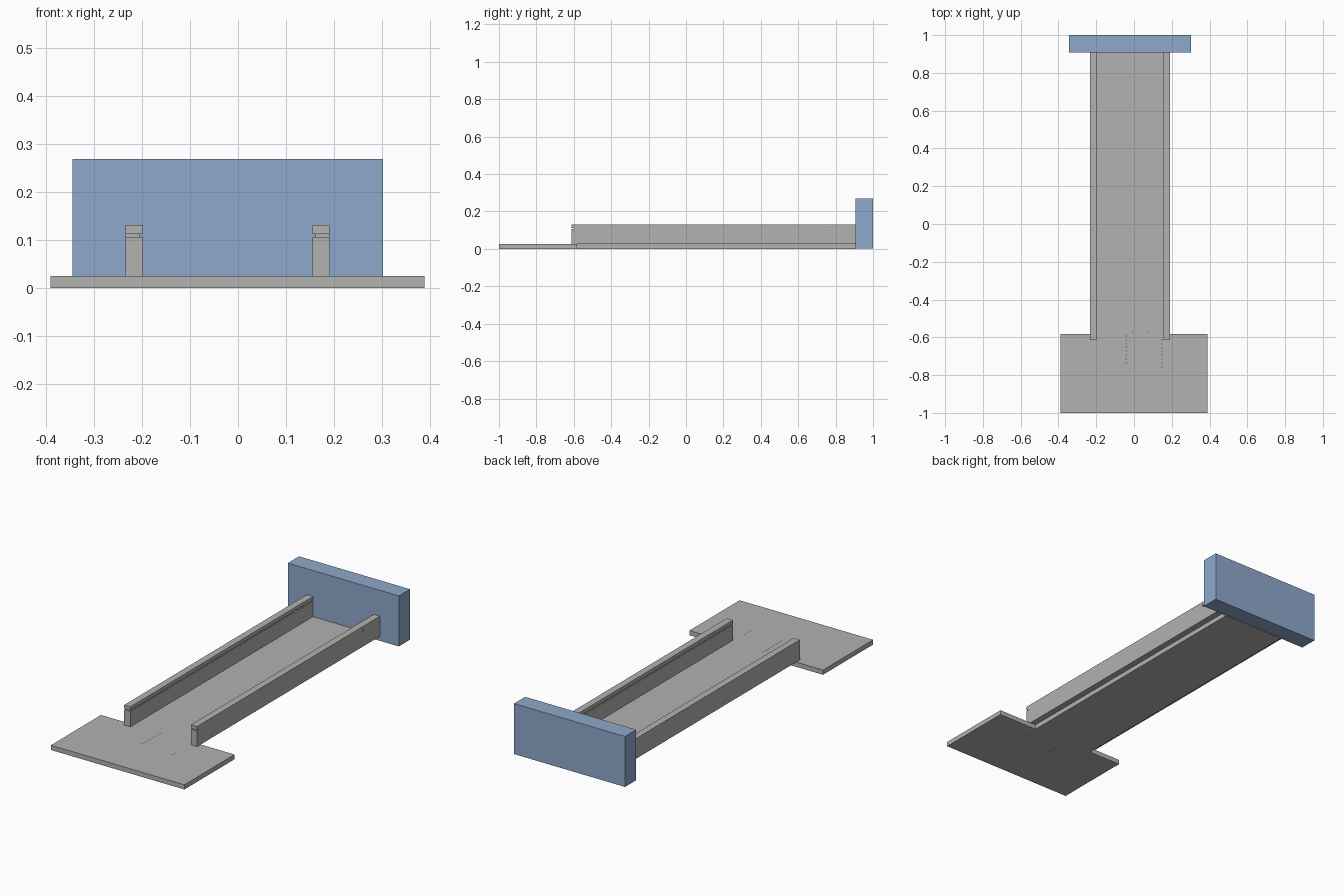
import bpy, bmesh, math
from mathutils import Matrix, Vector

if "Cube" in bpy.data.objects:
    bpy.data.objects.remove(bpy.data.objects["Cube"])


def material(name, rgb):
    m = bpy.data.materials.new(name)
    m.diffuse_color = (*rgb, 1)
    m.use_nodes = True
    m.node_tree.nodes["Principled BSDF"].inputs["Base Color"].default_value = m.diffuse_color
    return m


GREY = material("warm grey", (0.445, 0.445, 0.435))
BLUE = material("soft blue", (0.275, 0.397, 0.597))


def add_object(name, bm, mat):
    bmesh.ops.recalc_face_normals(bm, faces=bm.faces)
    me = bpy.data.meshes.new(name)
    bm.to_mesh(me)
    bm.free()
    ob = bpy.data.objects.new(name, me)
    bpy.context.collection.objects.link(ob)
    if mat:
        me.materials.append(mat)
    return ob


def add_box(bm, lo, hi):
    lo, hi = Vector(lo), Vector(hi)
    mat = Matrix.Translation((lo + hi) / 2) @ Matrix.Diagonal((*(hi - lo), 1))
    bmesh.ops.create_cube(bm, size=1, matrix=mat)


def add_pin(bm, pos, r, depth, rot=Matrix.Identity(4), sides=8):
    bmesh.ops.create_cone(bm, cap_ends=True, segments=sides, radius1=r, radius2=r,
                          depth=depth, matrix=Matrix.Translation(pos) @ rot)


def cut(target, cutter):
    cutter.hide_render = True
    cutter.hide_set(True)
    mod = target.modifiers.new("cut", 'BOOLEAN')
    mod.operation = 'DIFFERENCE'
    mod.solver = 'EXACT'
    mod.object = cutter
    bpy.context.view_layer.objects.active = target
    bpy.ops.object.modifier_apply(modifier=mod.name)
    bpy.data.objects.remove(cutter)


# T-shaped base: wide front plate and long floor strip
T = 0.025
outline = [(-0.39, -1), (0.388, -1), (0.388, -0.583), (0.158, -0.583),
           (0.158, 0.91), (-0.2, 0.91), (-0.2, -0.583), (-0.39, -0.583)]
bm = bmesh.new()
face = bm.faces.new([bm.verts.new((x, y, 0)) for x, y in outline])
ext = bmesh.ops.extrude_face_region(bm, geom=[face])
bmesh.ops.translate(bm, vec=(0, 0, T),
                    verts=[v for v in ext["geom"] if isinstance(v, bmesh.types.BMVert)])
base = add_object("base_plate", bm, GREY)

# Rows of pin holes through the base
bm = bmesh.new()
for x, y0 in ((-0.04, -0.735), (0.147, -0.757)):
    for i in range(8):
        add_pin(bm, (x, y0 + i * 0.0205, T / 2), 0.002, 0.1)
for x in (-0.006, 0.073):
    add_pin(bm, (x, -0.57, T / 2), 0.002, 0.1)
cut(base, add_object("pin_hole_cutter", bm, None))

# Side rails with a slot along the inner face and around the front end
turn = Matrix.Rotation(math.pi / 2, 4, 'Y')
for name, x0, x1, inner in (("left_rail", -0.234, -0.198, 1),
                            ("right_rail", 0.155, 0.191, -1)):
    bm = bmesh.new()
    add_box(bm, (x0, -0.613, T), (x1, 0.91, 0.131))
    rail = add_object(name, bm, GREY)

    edge = x1 if inner > 0 else x0
    bm = bmesh.new()
    add_box(bm, (min(edge - inner * 0.006, edge + inner * 0.02), -0.7, 0.106),
            (max(edge - inner * 0.006, edge + inner * 0.02), 1.0, 0.112))
    cut(rail, add_object("slot_cutter", bm, None))

    bm = bmesh.new()
    add_box(bm, (x0 - 0.02, -0.7, 0.106), (x1 + 0.02, -0.602, 0.112))
    cut(rail, add_object("front_slot_cutter", bm, None))

    bm = bmesh.new()
    add_pin(bm, ((x0 + x1) / 2, 0.768, 0.109), 0.006, 0.2, turn, 16)
    cut(rail, add_object("cross_hole_cutter", bm, None))

# Upright block at the back
bm = bmesh.new()
add_box(bm, (-0.345, 0.907, 0.002), (0.302, 1.0, 0.268))
add_object("back_block", bm, BLUE)
